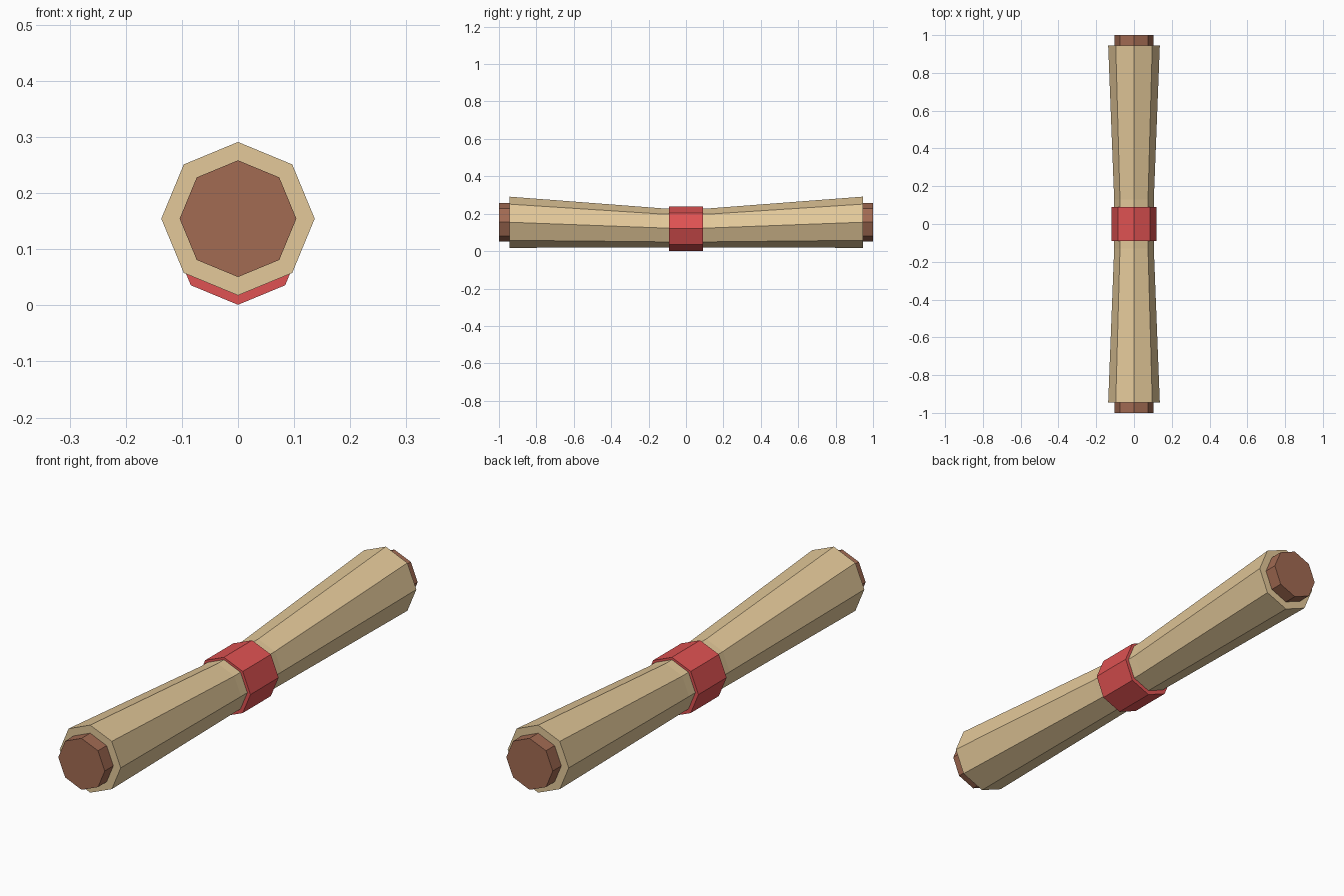
import bpy, bmesh, math

if "Cube" in bpy.data.objects:
    bpy.data.objects.remove(bpy.data.objects["Cube"])

SIDES = 8


def material(name, rgb):
    m = bpy.data.materials.new(name)
    m.diffuse_color = (*rgb, 1.0)
    m.use_nodes = True
    m.node_tree.nodes["Principled BSDF"].inputs["Base Color"].default_value = m.diffuse_color
    return m


def lofted_octagon(name, stations, mat):
    """Closed solid through octagonal rings; stations are (y, centre z, radius)."""
    bm = bmesh.new()
    rings = []
    for y, z, r in stations:
        ring = []
        for i in range(SIDES):
            a = 2 * math.pi * i / SIDES
            ring.append(bm.verts.new((r * math.cos(a), y, z + r * math.sin(a))))
        rings.append(ring)
    for a, b in zip(rings, rings[1:]):
        for i in range(SIDES):
            j = (i + 1) % SIDES
            bm.faces.new((a[i], a[j], b[j], b[i]))
    bm.faces.new(rings[0])
    bm.faces.new(rings[-1])
    bmesh.ops.recalc_face_normals(bm, faces=bm.faces[:])
    mesh = bpy.data.meshes.new(name)
    bm.to_mesh(mesh)
    bm.free()
    mesh.materials.append(mat)
    obj = bpy.data.objects.new(name, mesh)
    bpy.context.collection.objects.link(obj)
    return obj


paper = material("paper", (0.77, 0.58, 0.32))
wood = material("wood", (0.36, 0.145, 0.085))
red = material("red", (0.74, 0.085, 0.085))

# Rolled paper, pinched at the waist with a level underside
lofted_octagon("paper_roll", [
    (-0.945, 0.1545, 0.1367),
    (-0.13, 0.124, 0.105),
    (0.13, 0.124, 0.105),
    (0.945, 0.1545, 0.1367),
], paper)

# Ribbon around the waist
lofted_octagon("ribbon_band", [(-0.09, 0.12, 0.119), (0.09, 0.12, 0.119)], red)

# Wooden rod ends
for side, label in ((-1, "front"), (1, "back")):
    lofted_octagon(label + "_rod_end", [
        (side * 0.93, 0.1545, 0.104),
        (side * 1.0, 0.1545, 0.104),
    ], wood)
